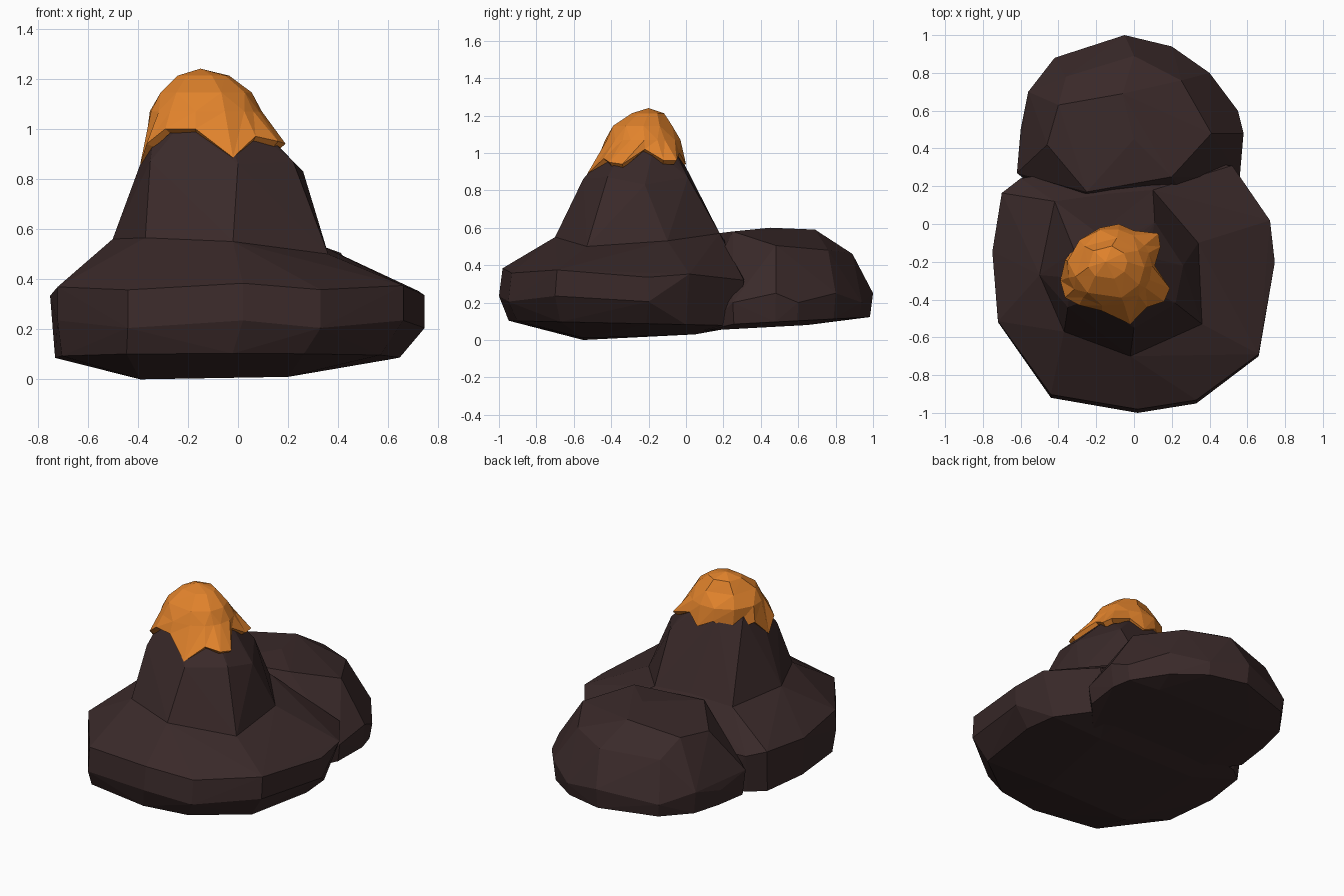
import bpy, bmesh, math

if "Cube" in bpy.data.objects:
    bpy.data.objects.remove(bpy.data.objects["Cube"])


def material(name, rgb):
    m = bpy.data.materials.new(name)
    m.diffuse_color = (*rgb, 1)
    m.use_nodes = True
    m.node_tree.nodes["Principled BSDF"].inputs["Base Color"].default_value = m.diffuse_color
    return m


ROCK = material("dark_rock", (0.042, 0.0225, 0.0225))
LAVA = material("lava", (0.75, 0.225, 0.025))


def finish(name, bm, mat):
    bmesh.ops.recalc_face_normals(bm, faces=bm.faces)
    me = bpy.data.meshes.new(name)
    bm.to_mesh(me)
    bm.free()
    me.materials.append(mat)
    ob = bpy.data.objects.new(name, me)
    bpy.context.collection.objects.link(ob)
    return ob


def hull(name, pts, mat):
    """Faceted boulder: convex hull of a few points."""
    bm = bmesh.new()
    vs = [bm.verts.new(p) for p in pts]
    res = bmesh.ops.convex_hull(bm, input=vs)
    junk = {g for g in res["geom_interior"] + res["geom_unused"]
            if isinstance(g, bmesh.types.BMVert) and g.is_valid}
    bmesh.ops.delete(bm, geom=list(junk), context="VERTS")
    bmesh.ops.dissolve_limit(bm, angle_limit=math.radians(2), verts=bm.verts, edges=bm.edges)
    return finish(name, bm, mat)


def ring(outline, c, sx, sy, z, tilt=0, zigzag=0):
    """Outline scaled about c at height z, rising along y by tilt, alternating by zigzag."""
    return [(c[0] + (x - c[0]) * sx, c[1] + (y - c[1]) * sy,
             z + tilt * (y - c[1]) + zigzag * (-1) ** i)
            for i, (x, y) in enumerate(outline)]


# Broad base rock
foot = [(-.50, -.27, .56), (-.37, -.57, .565), (-.02, -.70, .55), (.36, -.53, .50),
        (.34, -.10, .53), (.10, .18, .57), (-.14, .16, .58), (-.42, .12, .55)]
base = [(-.70, .18), (-.75, -.14), (-.72, -.52), (-.44, -.92), (.02, -1.0), (.33, -.95),
        (.66, -.70), (.745, -.20), (.72, .03), (.52, .33), (0, .36), (-.60, .26)]
base_bottom = [(-.39, -.55, 0), (.20, -.55, .01), (.30, .05, .03), (-.40, .05, .03),
               (.30, .27, .07), (-.45, .25, .07)]
c = (0, -.35)
hull("base_rock",
     foot + ring(base, c, 1, .97, .352, -.03, .012)
     + ring(base[2:8], c, 1, 1, .22, 0, .015)
     + ring(base, (-.5, -.35), .92, .92, .09, -.02) + base_bottom, ROCK)

# Steep cone
shoulder = [(-.38, -.25, .85), (-.35, -.44, .87), (0, -.55, .86), (.22, -.42, .87),
            (.26, -.22, .83), (.11, .01, .87), (-.12, .03, .86), (-.32, -.06, .86)]
crown = [(-.13 + r * math.cos(a), -.23 + .9 * r * math.sin(a), z)
         for r, z in ((.21, 1.02), (.12, 1.11))
         for a in (i * math.pi / 4 + .3 for i in range(8))]
hull("volcano_cone", foot + shoulder + crown, ROCK)

# Low boulder behind
back = [(-.05, 1.0), (.20, .94), (.40, .80), (.55, .60), (.58, .48), (.56, .25),
        (.30, .08), (-.35, .05), (-.62, .27), (-.60, .50), (-.56, .70), (-.42, .88)]
top = [(-.06, .69, .59), (0, .45, .60), (.20, .25, .58), (-.25, .17, .57), (-.40, .63, .54),
       (.41, .48, .505), (0, .89, .46), (.25, .76, .48), (-.46, .42, .52), (-.36, .78, .44)]
back_bottom = [(-.35, .65, .08), (.35, .65, .08), (.40, .10, .05), (-.40, .10, .05)]
c = (0, .45)
hull("back_boulder",
     top + ring(back, c, 1, 1, .225, 0, .025)
     + ring(back, c, .97, .97, .095, .05) + back_bottom, ROCK)

# Lava cap with a dripping, zigzag rim
rim = [(.13, -.05, .96), (.14, -.12, .96), (.11, -.22, 1.02), (.19, -.34, .94),
       (.16, -.41, .95), (.07, -.44, .97), (-.02, -.53, .885), (-.17, -.46, 1.0),
       (-.29, -.43, 1.0), (-.365, -.39, .94), (-.39, -.30, .86), (-.365, -.19, .97),
       (-.28, -.08, .93), (-.18, -.02, .99), (-.08, 0, .94), (0, -.035, 1.0)]
levels = [((-.13, -.23), .225, .205, 1.07), ((-.13, -.235), .185, .165, 1.145),
          ((-.14, -.205), .105, .09, 1.212)]
bm = bmesh.new()
rows = [[bm.verts.new(p) for p in rim]]
for n, ((cx, cy), rx, ry, z) in enumerate(levels):
    row = []
    for x, y, _ in rim[::2] if n else rim:
        a = math.atan2(y + .23, x + .13)
        row.append(bm.verts.new((cx + rx * math.cos(a), cy + ry * math.sin(a), z)))
    rows.append(row)
peak = bm.verts.new((-.15, -.20, 1.24))
for lo, hi in zip(rows, rows[1:]):
    k = len(lo) // len(hi)
    m = len(hi)
    for i in range(m):
        j = (i + 1) % m
        if k == 1:
            bm.faces.new((lo[i], lo[j], hi[i]))
            bm.faces.new((lo[j], hi[j], hi[i]))
        else:
            a, b, d = lo[2 * i], lo[2 * i + 1], lo[(2 * i + 2) % len(lo)]
            bm.faces.new((a, b, hi[i]))
            bm.faces.new((b, hi[j], hi[i]))
            bm.faces.new((b, d, hi[j]))
for i in range(len(rows[-1])):
    bm.faces.new((rows[-1][i], rows[-1][(i + 1) % len(rows[-1])], peak))
cap = finish("lava_cap", bm, LAVA)
mod = cap.modifiers.new("thickness", "SOLIDIFY")
mod.thickness = .035
mod.offset = -1
